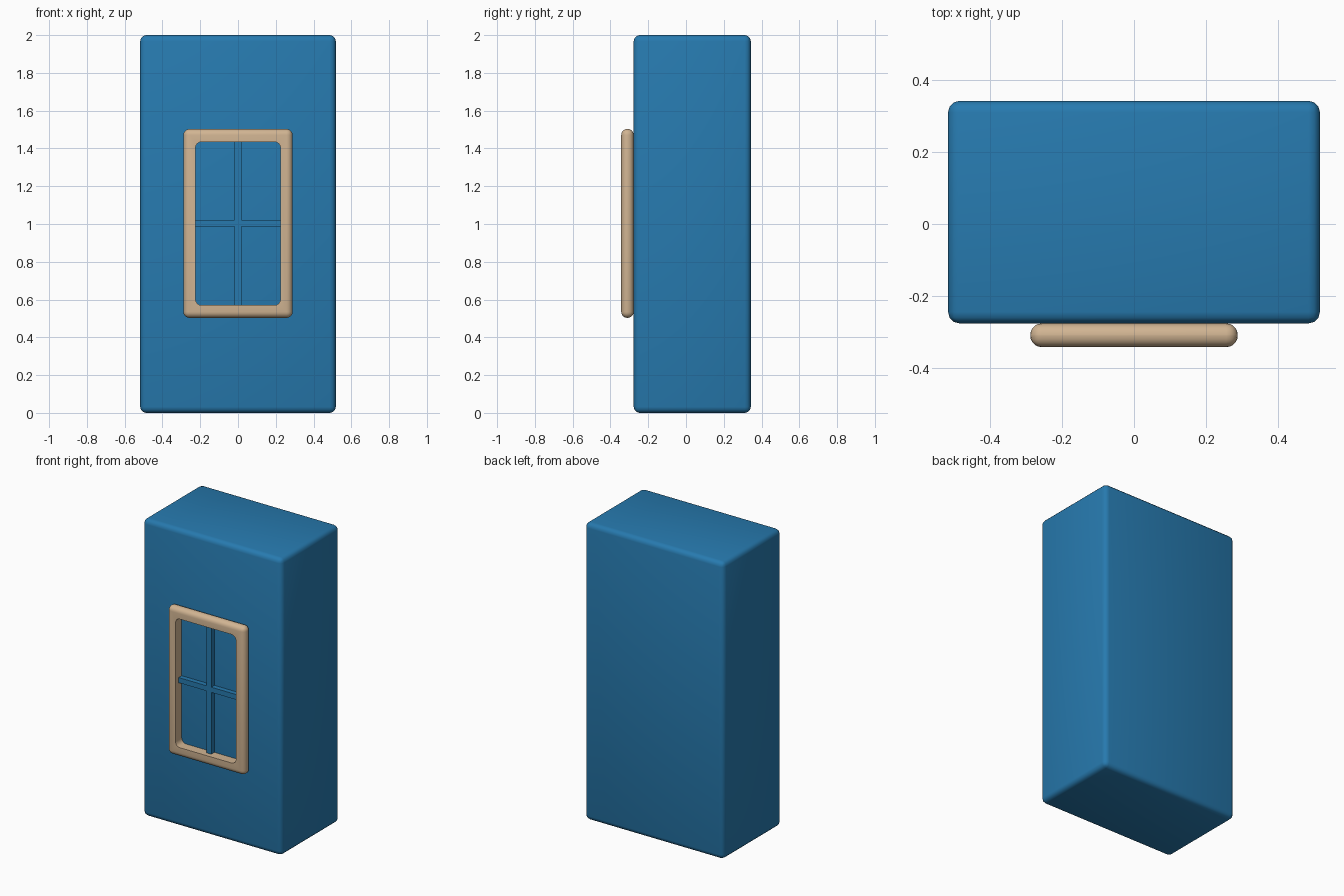
import bpy, math

if "Cube" in bpy.data.objects:
    bpy.data.objects.remove(bpy.data.objects["Cube"])


def material(name, rgb):
    m = bpy.data.materials.new(name)
    m.diffuse_color = (*rgb, 1)
    m.use_nodes = True
    m.node_tree.nodes["Principled BSDF"].inputs["Base Color"].default_value = m.diffuse_color
    return m


blue = material("blue", (0.020, 0.195, 0.43))
tan = material("tan", (0.64, 0.46, 0.29))


def box(name, lo, hi, mat, bevel=0.0, segments=4):
    """Box between two corners, with optionally rounded edges."""
    bpy.ops.mesh.primitive_cube_add(size=1, location=[(a + b) / 2 for a, b in zip(lo, hi)])
    ob = bpy.context.object
    ob.name = name
    ob.scale = [b - a for a, b in zip(lo, hi)]
    bpy.ops.object.transform_apply(location=False, rotation=False, scale=True)
    ob.data.materials.append(mat)
    if bevel:
        mod = ob.modifiers.new("round", 'BEVEL')
        mod.width = bevel
        mod.segments = segments
        bpy.ops.object.modifier_apply(modifier=mod.name)
    return ob


# main block
BACK = -0.277
body = box("wall_block", (-0.518, BACK, 0), (0.518, 0.343, 2), blue, 0.032, 3)
bpy.ops.object.shade_smooth_by_angle(angle=math.radians(40))

# window frame: rounded slab with a rounded opening cut through it
cutter = box("opening_cutter", (-0.225, -0.6, 0.57), (0.225, 0, 1.435), tan, 0.032, 4)
frame = box("window_frame", (-0.289, -0.343, 0.503), (0.289, BACK, 1.503), tan, 0.032, 5)
cut = frame.modifiers.new("opening", 'BOOLEAN')
cut.operation = 'DIFFERENCE'
cut.solver = 'EXACT'
cut.object = cutter
bpy.ops.object.modifier_apply(modifier=cut.name)
bpy.ops.object.shade_smooth_by_angle(angle=math.radians(40))
bpy.data.objects.remove(cutter, do_unlink=True)

# crossed glazing bars
box("upright_bar", (-0.018, -0.31, 0.55), (0.018, BACK + 0.003, 1.45), blue)
box("cross_bar", (-0.24, -0.31, 0.986), (0.24, BACK + 0.003, 1.021), blue)
